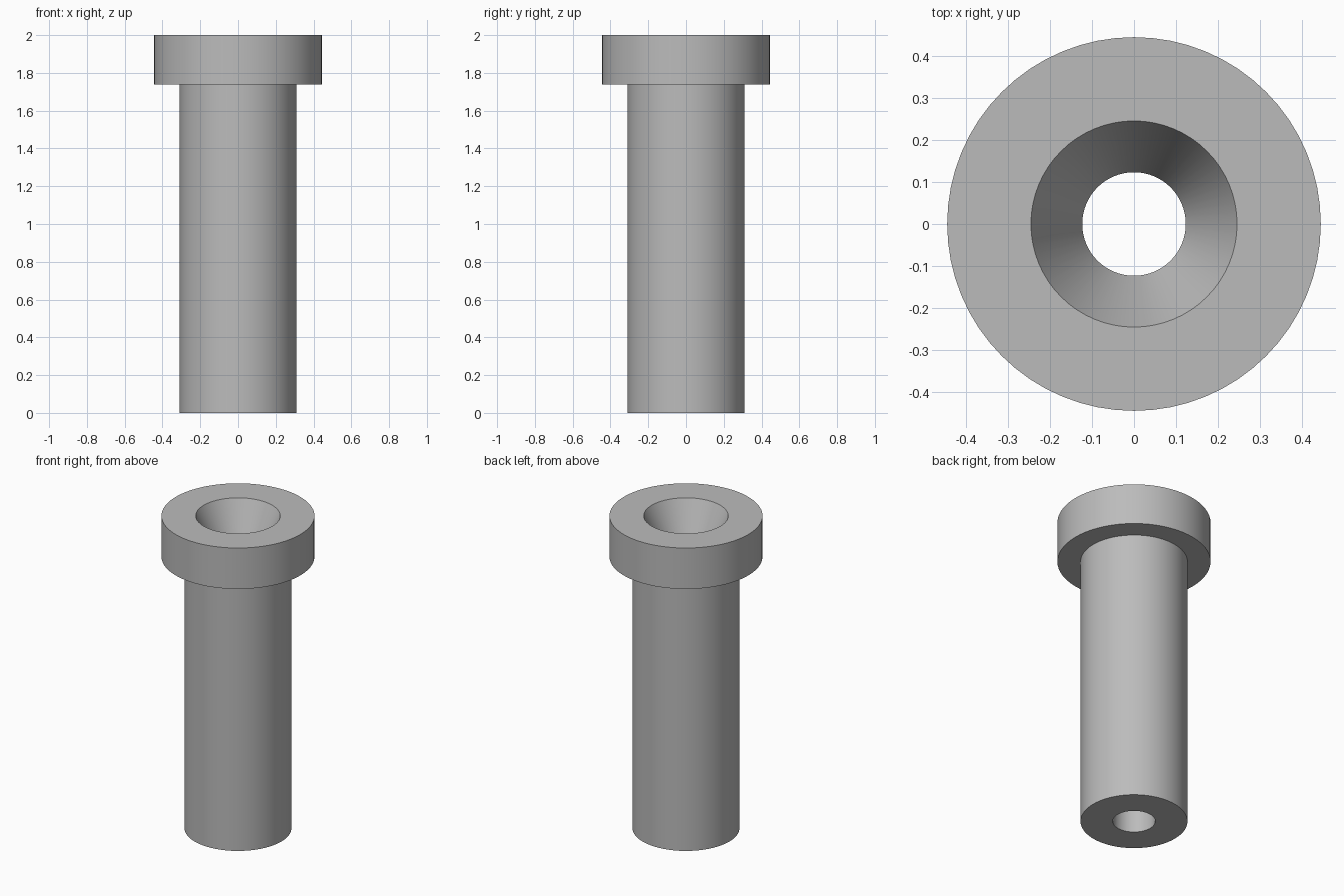
import bpy
import bmesh
import math

SEGMENTS = 64

cube = bpy.data.objects.get("Cube")
if cube:
    bpy.data.objects.remove(cube, do_unlink=True)

grey = bpy.data.materials.new("grey metal")
grey.use_nodes = True
colour = (0.5, 0.5, 0.5, 1)
grey.diffuse_color = colour
grey.node_tree.nodes["Principled BSDF"].inputs["Base Color"].default_value = colour


def lathe(name, profile):
    """Spin a closed (radius, height) profile around the z axis."""
    bm = bmesh.new()
    rings = []
    for radius, z in profile:
        angles = [2 * math.pi * i / SEGMENTS for i in range(SEGMENTS)]
        rings.append([bm.verts.new((radius * math.cos(a), radius * math.sin(a), z))
                      for a in angles])
    for ring, following in zip(rings, rings[1:] + rings[:1]):
        for i in range(SEGMENTS):
            j = (i + 1) % SEGMENTS
            bm.faces.new((ring[i], ring[j], following[j], following[i]))
    bmesh.ops.recalc_face_normals(bm, faces=bm.faces)
    mesh = bpy.data.meshes.new(name)
    bm.to_mesh(mesh)
    bm.free()
    mesh.materials.append(grey)
    obj = bpy.data.objects.new(name, mesh)
    bpy.context.collection.objects.link(obj)
    return obj


# Flanged bushing: shank, wide head, tapered mouth and straight bore
shank, head, mouth, bore = 0.31, 0.444, 0.245, 0.123
height, head_base = 2.0, 1.738
bushing = lathe("flanged_bushing", [
    (bore, 0), (shank, 0), (shank, head_base), (head, head_base),
    (head, height), (mouth, height), (bore, head_base),
])

# Smooth round walls with crisp rims
bpy.ops.object.select_all(action="DESELECT")
bushing.select_set(True)
bpy.context.view_layer.objects.active = bushing
bpy.ops.object.shade_smooth_by_angle(angle=math.radians(20))
